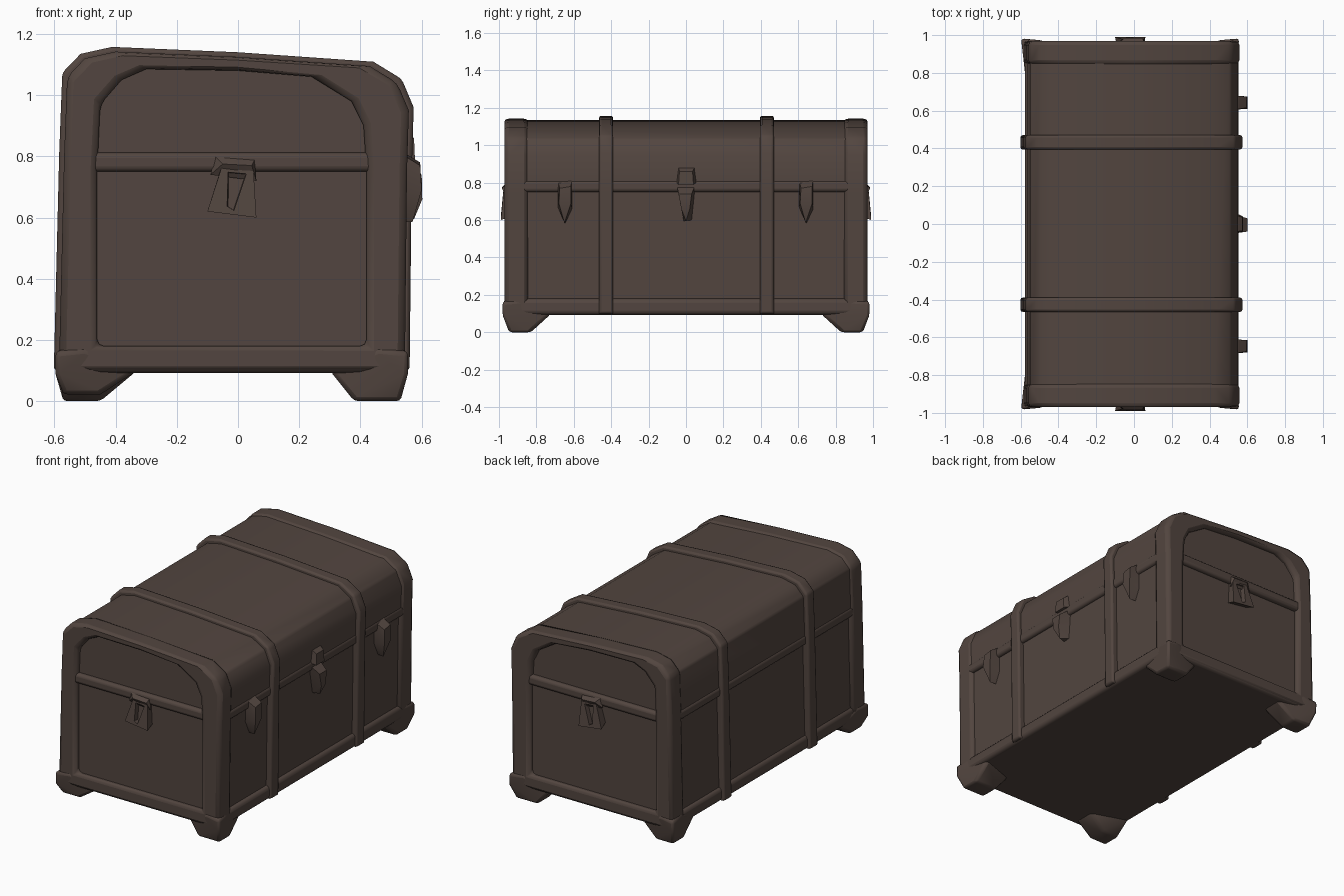
import bpy, bmesh, math
from mathutils import Vector

if "Cube" in bpy.data.objects:
    bpy.data.objects.remove(bpy.data.objects["Cube"])

wood = bpy.data.materials.new("dark_brown")
wood.diffuse_color = (0.085, 0.060, 0.050, 1)
wood.use_nodes = True
wood.node_tree.nodes["Principled BSDF"].inputs["Base Color"].default_value = wood.diffuse_color

# End-on outlines (x, z): outer trim edge and recessed end panel edge
OUT = [(-.585, .10), (-.568, .80), (-.558, 1.06), (-.50, 1.12), (-.40, 1.142), (0, 1.125),
       (.43, 1.095), (.52, 1.04), (.558, .95), (.552, .75), (.545, .10)]
PANEL = [(-.46, .18), (-.46, .75), (-.45, .97), (-.38, 1.05), (-.30, 1.085), (0, 1.08),
         (.24, 1.06), (.37, .98), (.41, .90), (.42, .75), (.42, .18)]


def grow(profile, d):
    """Push an outline outward (or inward when negative), keeping its base."""
    out = []
    for x, z in profile:
        f = 1 + d / .56
        out.append((x * f, .6 + (z - .6) * f if z > .6 else z))
    return out


def finish(name, bm, bevel=0, segments=2):
    bmesh.ops.recalc_face_normals(bm, faces=bm.faces)
    me = bpy.data.meshes.new(name)
    bm.to_mesh(me)
    bm.free()
    me.materials.append(wood)
    ob = bpy.data.objects.new(name, me)
    bpy.context.collection.objects.link(ob)
    bpy.ops.object.select_all(action='DESELECT')
    ob.select_set(True)
    bpy.context.view_layer.objects.active = ob
    if bevel:
        m = ob.modifiers.new("soft_edges", 'BEVEL')
        m.width, m.segments, m.limit_method = bevel, segments, 'ANGLE'
        m.angle_limit = math.radians(35)
    bpy.ops.object.shade_smooth_by_angle(angle=math.radians(50))
    return ob


def solid(name, profile, y0, y1, bevel):
    bm = bmesh.new()
    f = bm.faces.new([bm.verts.new((x, y0, z)) for x, z in profile])
    r = bmesh.ops.extrude_face_region(bm, geom=[f])
    bmesh.ops.translate(bm, vec=(0, y1 - y0, 0),
                        verts=[v for v in r['geom'] if isinstance(v, bmesh.types.BMVert)])
    return finish(name, bm, bevel)


def hoop(name, outer, inner, y0, y1, bevel):
    bm = bmesh.new()
    rings = [[bm.verts.new((x, y, z)) for x, z in p]
             for p, y in ((outer, y0), (outer, y1), (inner, y1), (inner, y0))]
    n = len(outer)
    for a in range(4):
        p, q = rings[a], rings[(a + 1) % 4]
        for i in range(n):
            j = (i + 1) % n
            bm.faces.new((p[i], p[j], q[j], q[i]))
    return finish(name, bm, bevel)


def box(name, x, y, z, bevel):
    bm = bmesh.new()
    bmesh.ops.create_cube(bm, size=1)
    for v in bm.verts:
        v.co = [r[0] if c < 0 else r[1] for c, r in zip(v.co, (x, y, z))]
    return finish(name, bm, bevel, 3)


def hull(name, points, bevel):
    bm = bmesh.new()
    for p in points:
        bm.verts.new(p)
    bmesh.ops.convex_hull(bm, input=bm.verts)
    bmesh.ops.dissolve_limit(bm, angle_limit=.02, verts=bm.verts, edges=bm.edges)
    return finish(name, bm, bevel)


# Lower chest and lid
solid("chest_body", [(-.562, .1), (-.545, .78), (.532, .78), (.522, .1)], -.935, .935, .01)
lid = [(-.56, .78)] + grow(OUT, -.008)[2:9] + [(.545, .78)]
solid("lid", lid, -.935, .935, .01)

# Rounded end frames, straps around the chest
for s, side in ((-1, "front"), (1, "back")):
    hoop(side + "_end_frame", OUT, PANEL, s * .845, s * .97, .024)
for y0, y1, side in ((-.465, -.39, "front"), (.395, .47, "back")):
    hoop(side + "_strap", grow(OUT, .016), grow(OUT, -.06), y0, y1, .012)

# Horizontal rails
box("lid_rail", (-.566, .552), (-.963, .963), (.75, .812), .018)
box("base_rail", (-.578, .545), (-.967, .967), (.093, .18), .024)

# Flared corner feet
for sx, ox, bo, bi, fl in ((-1, .598, .57, .45, .33), (1, .557, .53, .38, .30)):
    for s in (-1, 1):
        z0 = .022 if (sx, s) == (-1, -1) else 0
        pts = [(bo, .945, z0), (bi, .945, z0), (bo, .83, z0), (bi, .83, z0),
               (fl, .93, .10), (ox - .03, .72, .10), (fl, .80, .10),
               (ox, .982, .09), (ox, .982, .16), (ox - .1, .975, .17), (ox - .012, .88, .17),
               (ox - .09, .90, .19)]
        hull("corner_foot", [(sx * x, s * y, z) for x, y, z in pts], .015)

# Hasps on the two ends, with a recessed eye
for s, side in ((-1, "front"), (1, "back")):
    bm = bmesh.new()
    face = [(-.05, .975, .775), (.05, .975, .765), (.06, .99, .60), (-.10, .99, .62)]
    front = [bm.verts.new((x, s * y, z)) for x, y, z in face]
    rear = [bm.verts.new((x * .9, s * .935, z + .02)) for x, y, z in face]
    f = bm.faces.new(front)
    bm.faces.new(rear[::-1])
    for i in range(4):
        j = (i + 1) % 4
        bm.faces.new((front[i], rear[i], rear[j], front[j]))
    bmesh.ops.recalc_face_normals(bm, faces=bm.faces)
    bmesh.ops.inset_region(bm, faces=[f], thickness=.032, depth=0)
    for v in f.verts:
        if v.co.z < .68:                     # eye narrows towards the bottom
            v.co.x = -.025 + (v.co.x + .02) * .2
    bmesh.ops.inset_region(bm, faces=[f], thickness=.004, depth=-.03)
    finish(side + "_end_hasp", bm)
    hull(side + "_hasp_mount", [(x, s * y, z) for x, y, z in (
        (-.075, .96, .80), (.055, .96, .79), (-.09, .96, .74), (.06, .96, .72),
        (-.05, .985, .775), (.045, .985, .77))], 0)

# Front-side latches: one central clasp and two smaller hooks
hull("clasp_plate", [(x, y, z) for y, z, x in (
    (-.04, .88, .545), (.045, .88, .545), (-.05, .80, .545), (.055, .80, .545),
    (-.035, .86, .575), (.035, .86, .575), (-.04, .79, .578), (.04, .79, .578))], 0)
hull("clasp_tongue", [(x, y, z) for y, z, x in (
    (-.05, .79, .53), (.05, .79, .53), (-.04, .74, .60), (.03, .74, .60),
    (-.025, .66, .602), (.02, .66, .602), (-.012, .595, .53), (.03, .60, .53),
    (0, .595, .575))], 0)
for s in (-1, 1):
    c = s * .645
    hull("side_hook", [(x, c + y, z) for x, y, z in (
        (.53, -.04, .81), (.53, .035, .82), (.595, -.03, .77), (.595, .03, .78),
        (.60, -.035, .69), (.60, .03, .69), (.53, -.04, .67), (.53, .035, .66),
        (.57, -.005, .585), (.53, .0, .585))], 0)
